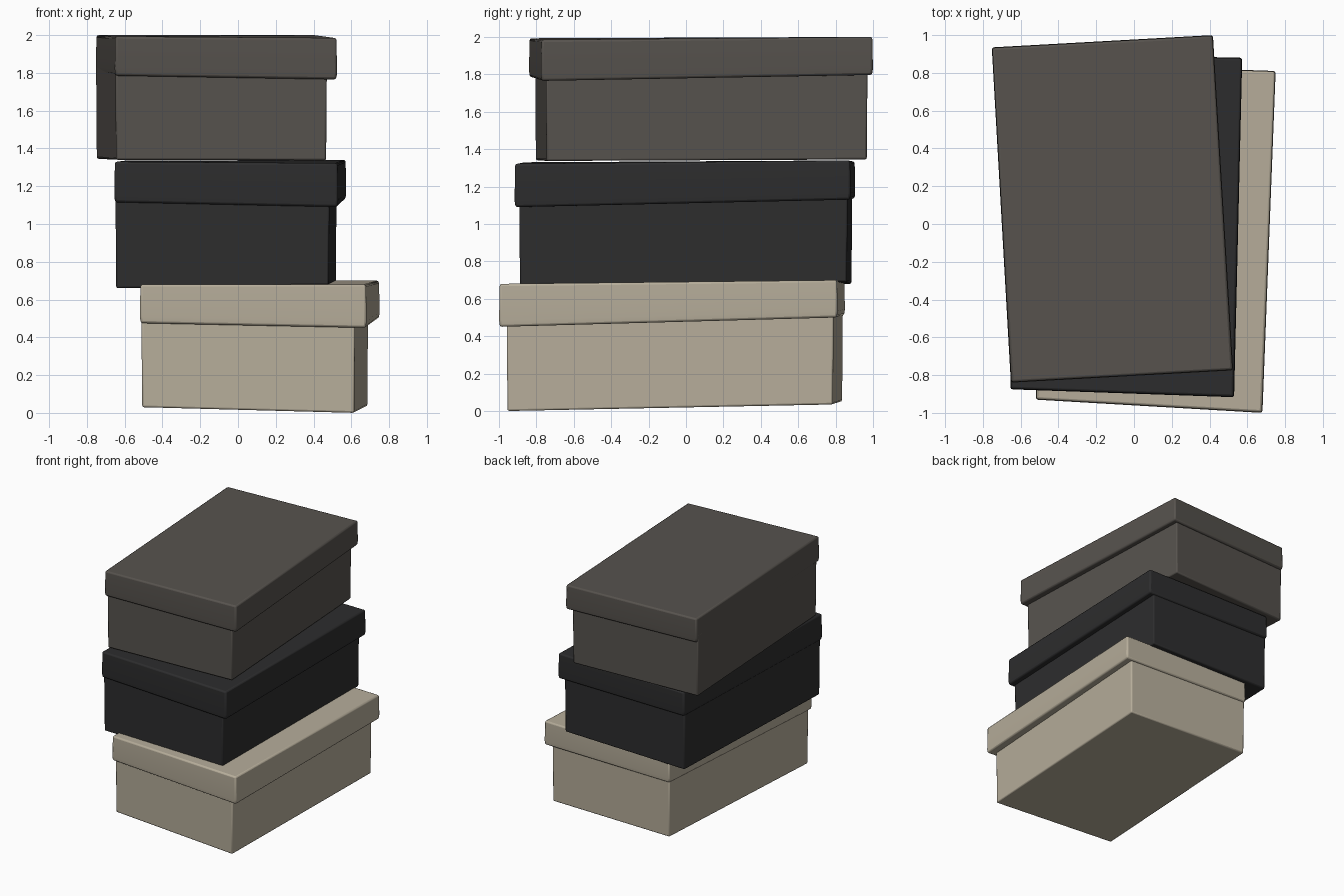
import bpy, bmesh
from mathutils import Vector

if "Cube" in bpy.data.objects:
    bpy.data.objects.remove(bpy.data.objects["Cube"])


def material(name, rgb):
    m = bpy.data.materials.new(name)
    m.diffuse_color = (*rgb, 1)
    m.use_nodes = True
    m.node_tree.nodes["Principled BSDF"].inputs["Base Color"].default_value = m.diffuse_color
    return m


def ring(corners, heights, grow=0.0, dz=0.0):
    """Four corners (front left, front right, back right, back left), grown from the centre."""
    c = sum((Vector(p) for p in corners), Vector((0, 0))) / 4
    out = []
    for p, z in zip(corners, heights):
        x = p[0] + (grow if p[0] > c.x else -grow)
        y = p[1] + (grow if p[1] > c.y else -grow)
        out.append((x, y, z + dz))
    return out


def loft(name, rings, mat, bevel):
    """Closed solid through a stack of four-cornered rings, with softened edges."""
    bm = bmesh.new()
    vs = [[bm.verts.new(p) for p in r] for r in rings]
    bm.faces.new(vs[0][::-1])
    bm.faces.new(vs[-1])
    for a, b in zip(vs, vs[1:]):
        for i in range(4):
            j = (i + 1) % 4
            bm.faces.new((a[i], a[j], b[j], b[i]))
    bm.normal_update()
    me = bpy.data.meshes.new(name)
    bm.to_mesh(me)
    bm.free()
    me.materials.append(mat)
    ob = bpy.data.objects.new(name, me)
    bpy.context.collection.objects.link(ob)
    bv = ob.modifiers.new("soft_edges", 'BEVEL')
    bv.width = bevel
    bv.segments = 2
    bv.limit_method = 'ANGLE'
    bv.angle_limit = 0.6
    bpy.ops.object.select_all(action='DESELECT')
    ob.select_set(True)
    bpy.context.view_layer.objects.active = ob
    bpy.ops.object.shade_smooth_by_angle(angle=0.6)


def shoe_box(name, mat, lid, body, z_floor, z_rim, z_top):
    # body: slight outward taper, its top hidden inside the lid
    loft(name + "_box_body",
         [ring(body, z_floor), ring(body, z_rim, 0.004, 0.06)], mat, 0.01)
    # lid: slightly bulging skirt and flat top
    loft(name + "_box_lid",
         [ring(lid, z_rim, -0.004), ring(lid, z_rim, 0.0, 0.035),
          ring(lid, z_top, -0.003)], mat, 0.012)


beige = material("beige_card", (0.47, 0.42, 0.325))
black = material("black_card", (0.026, 0.026, 0.027))
grey = material("warm_grey_card", (0.095, 0.086, 0.076))

shoe_box("bottom", beige,
         [(-0.52, -0.93), (0.68, -1.0), (0.75, 0.81), (-0.44, 0.85)],
         [(-0.508, -0.89), (0.615, -0.955), (0.685, 0.785), (-0.43, 0.835)],
         (0.03, 0.0, 0.035, 0.05), (0.475, 0.45, 0.50, 0.51),
         (0.68, 0.68, 0.70, 0.70))

shoe_box("middle", black,
         [(-0.655, -0.875), (0.53, -0.917), (0.573, 0.88), (-0.615, 0.905)],
         [(-0.645, -0.85), (0.48, -0.888), (0.518, 0.86), (-0.605, 0.885)],
         (0.66, 0.675, 0.69, 0.68), (1.115, 1.09, 1.13, 1.135),
         (1.33, 1.322, 1.34, 1.335))

shoe_box("top", grey,
         [(-0.652, -0.84), (0.525, -0.775), (0.418, 1.0), (-0.753, 0.935)],
         [(-0.645, -0.803), (0.467, -0.745), (0.37, 0.967), (-0.748, 0.912)],
         (1.34, 1.337, 1.345, 1.345), (1.785, 1.765, 1.797, 1.80),
         (1.993, 1.985, 2.0, 2.0))
